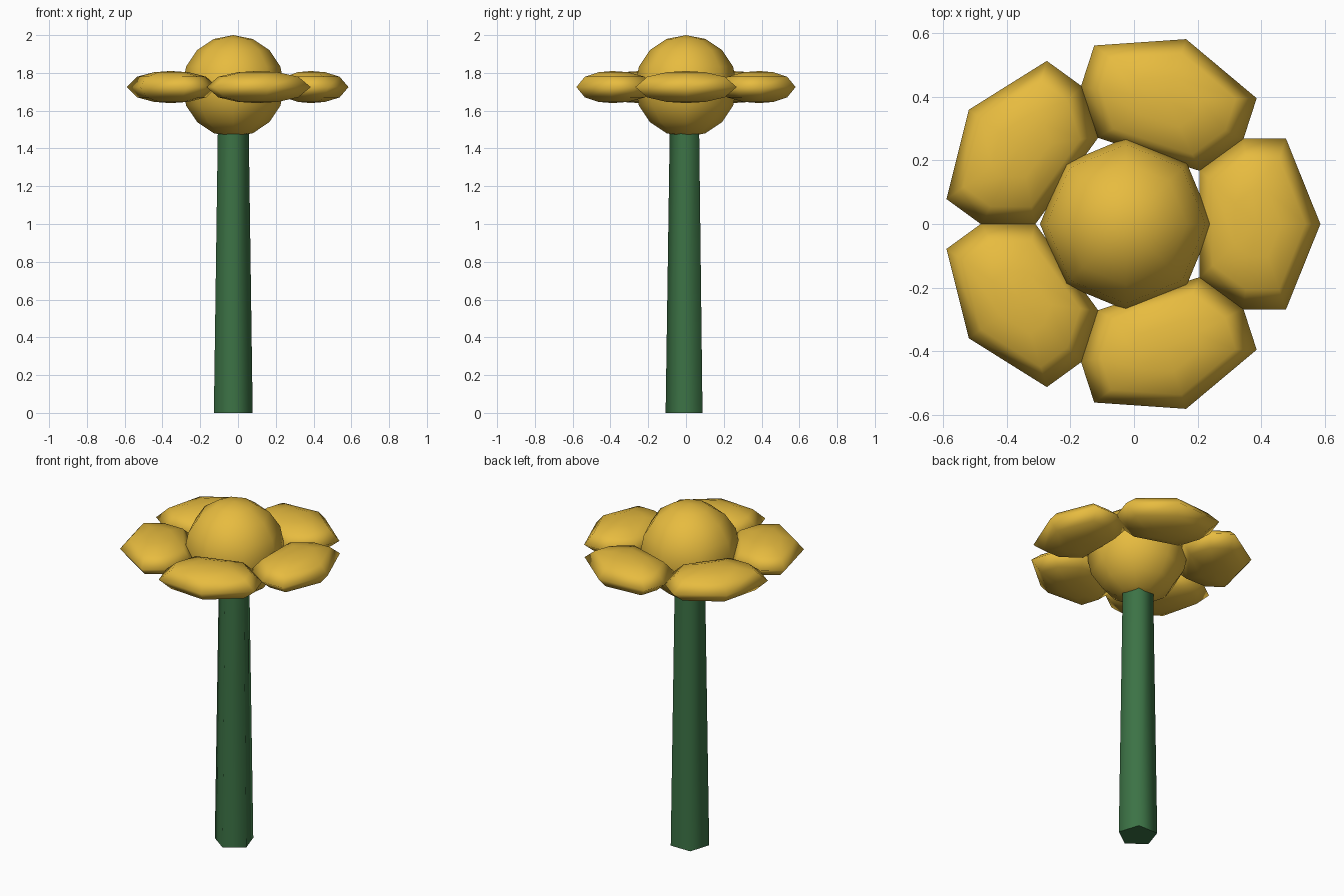
import bpy, bmesh, math
from mathutils import Matrix, Vector

if "Cube" in bpy.data.objects:
    bpy.data.objects.remove(bpy.data.objects["Cube"])

CX = -0.025          # flower axis in x
HEAD_Z = 1.73


def material(name, color):
    mat = bpy.data.materials.new(name)
    mat.diffuse_color = color
    mat.use_nodes = True
    mat.node_tree.nodes["Principled BSDF"].inputs["Base Color"].default_value = mat.diffuse_color
    return mat


yellow = material("petal_yellow", (0.80, 0.50, 0.05, 1))
green = material("stem_green", (0.045, 0.17, 0.06, 1))


def make_object(name, bm, mat, smooth_angle=180):
    bmesh.ops.recalc_face_normals(bm, faces=bm.faces)
    me = bpy.data.meshes.new(name)
    bm.to_mesh(me)
    bm.free()
    ob = bpy.data.objects.new(name, me)
    bpy.context.collection.objects.link(ob)
    me.materials.append(mat)
    bpy.ops.object.select_all(action='DESELECT')
    ob.select_set(True)
    bpy.context.view_layer.objects.active = ob
    bpy.ops.object.shade_smooth_by_angle(angle=math.radians(smooth_angle))
    return ob


# Stem: tapered five-sided post with a corner towards the front
bm = bmesh.new()
rings = []
for r, z in ((0.108, 0.0), (0.086, 1.50)):
    rings.append([bm.verts.new((CX + r * math.cos(a), r * math.sin(a), z))
                  for a in (math.radians(-90 + 72 * i) for i in range(5))])
for i in range(5):
    j = (i + 1) % 5
    bm.faces.new((rings[0][i], rings[0][j], rings[1][j], rings[1][i]))
bm.faces.new(rings[0])
bm.faces.new(rings[1])
make_object("stem", bm, green, 80)

# Flower centre: coarse ball
bm = bmesh.new()
bmesh.ops.create_uvsphere(bm, u_segments=8, v_segments=8, radius=0.27,
                          matrix=Matrix.Translation((CX, 0, HEAD_Z)))
make_object("flower_centre", bm, yellow)

# Petals: seven-sided cushions arranged around the centre
half = [(0.502, 0.268), (0.366, 0.268), (0.23, 0.17)]
outline = [(0.61, 0.0)] + half + [(x, -y) for x, y in reversed(half)]
MID, THICK = 0.41, 0.085
LEVELS = [-67.5, -40, 0, 40, 67.5]


def petal(name, angle):
    bm = bmesh.new()
    loops = []
    for deg in LEVELS:
        s, h = math.cos(math.radians(deg)), THICK * math.sin(math.radians(deg))
        loops.append([bm.verts.new((MID + (x - MID) * s, y * s, h)) for x, y in outline])
    n = len(outline)
    for low, high in zip(loops, loops[1:]):
        for i in range(n):
            j = (i + 1) % n
            bm.faces.new((low[i], low[j], high[j], high[i]))
    for loop, h in ((loops[0], -THICK), (loops[-1], THICK)):
        pole = bm.verts.new((MID, 0, h))
        for i in range(n):
            bm.faces.new((loop[i], loop[(i + 1) % n], pole))
    bm.transform(Matrix.Translation((CX, 0, HEAD_Z - 0.005)) @ Matrix.Rotation(angle, 4, 'Z'))
    make_object(name, bm, yellow)


for k in range(5):
    petal(f"petal_{k + 1}", math.radians(72 * k))
